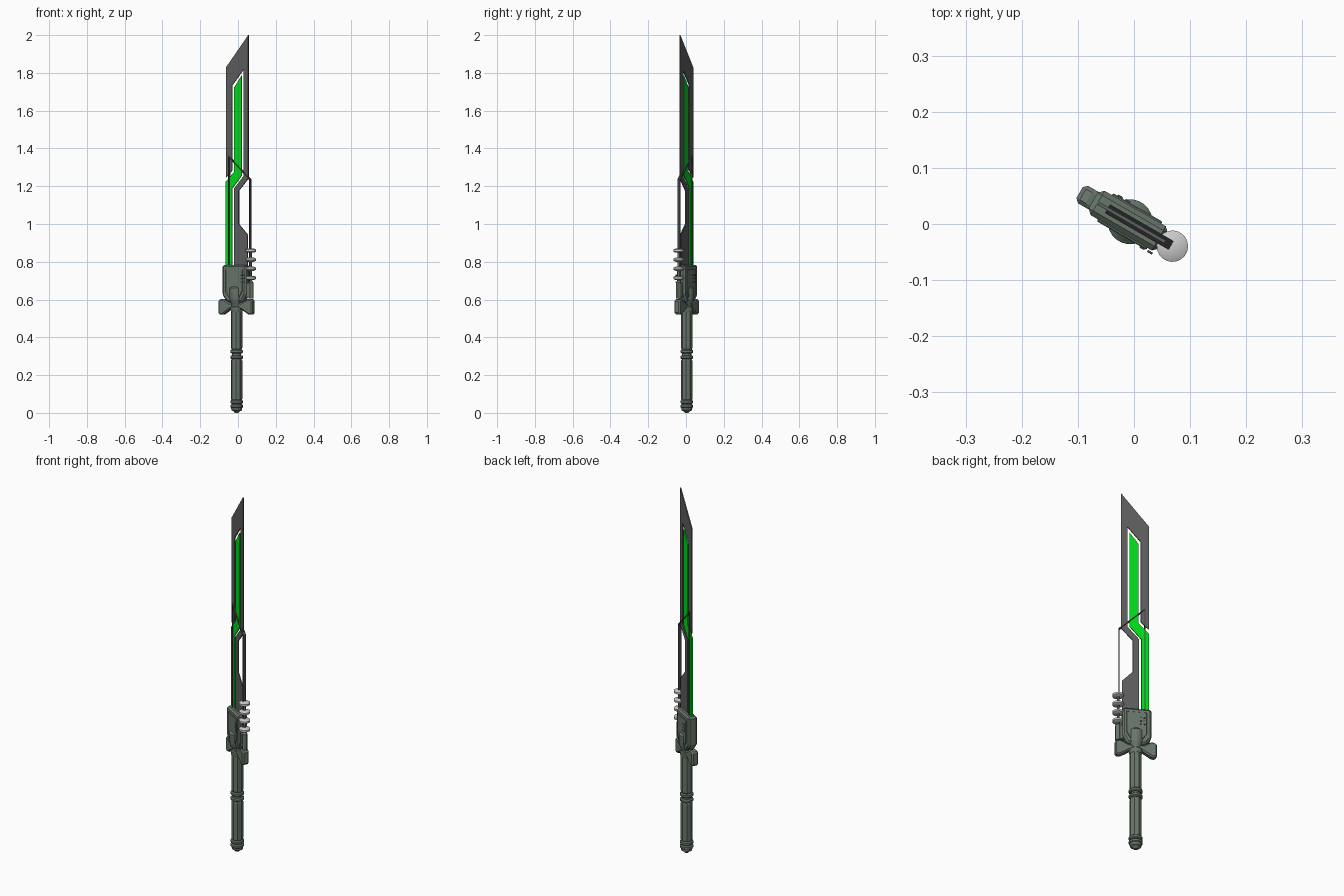
import bpy, bmesh, math
from mathutils import Matrix

if "Cube" in bpy.data.objects:
    bpy.data.objects.remove(bpy.data.objects["Cube"])

# The sword lies in a vertical plane turned 30 degrees; parts are built in (u, v, z) then turned
TURN = Matrix.Rotation(math.radians(-30), 4, 'Z')
HILT = -0.008  # u of the handle axis


def material(name, rgb):
    m = bpy.data.materials.new(name)
    m.diffuse_color = (*rgb, 1)
    m.use_nodes = True
    m.node_tree.nodes["Principled BSDF"].inputs["Base Color"].default_value = m.diffuse_color
    return m


DARK = material("dark_steel", (0.11, 0.11, 0.11))
GREEN = material("glow_green", (0.0, 0.7, 0.01))
HULL = material("hilt_green_grey", (0.14, 0.18, 0.145))
BLACK = material("cable_black", (0.06, 0.06, 0.06))


def finish(name, bm, mat=None, smooth=False, bevel=0):
    bmesh.ops.recalc_face_normals(bm, faces=bm.faces)
    bm.transform(TURN)
    me = bpy.data.meshes.new(name)
    bm.to_mesh(me)
    bm.free()
    ob = bpy.data.objects.new(name, me)
    bpy.context.collection.objects.link(ob)
    if mat:
        me.materials.append(mat)
    if bevel:
        b = ob.modifiers.new("bevel", 'BEVEL')
        b.width, b.segments, b.limit_method = bevel, 1, 'ANGLE'
    if smooth:
        bpy.ops.object.select_all(action='DESELECT')
        ob.select_set(True)
        bpy.context.view_layer.objects.active = ob
        bpy.ops.object.shade_smooth_by_angle(angle=math.radians(30))
    return ob


def plate(name, pts, half, mat, bevel=0, v=0):
    """Outline of (u, z) points given thickness across v."""
    bm = bmesh.new()
    f = bm.faces.new([bm.verts.new((u, v - half, z)) for u, z in pts])
    new = bmesh.ops.extrude_face_region(bm, geom=[f])["geom"]
    bmesh.ops.translate(bm, vec=(0, 2 * half, 0),
                        verts=[g for g in new if isinstance(g, bmesh.types.BMVert)])
    return finish(name, bm, mat, bevel=bevel)


def lathe(name, u, profile, sides, mat, smooth=True):
    """Closed (radius, z) profile turned around a vertical axis at u."""
    bm = bmesh.new()
    rings = []
    for r, z in profile:
        rings.append([bm.verts.new((u + r * math.cos(a), r * math.sin(a), z))
                      for a in (2 * math.pi * (i + 0.5) / sides for i in range(sides))])
    for a, b in zip(rings, rings[1:]):
        for i in range(sides):
            j = (i + 1) % sides
            bm.faces.new((a[i], a[j], b[j], b[i]))
    bm.faces.new(rings[0])
    bm.faces.new(rings[-1])
    return finish(name, bm, mat, smooth)


def rect(u0, u1, z0, z1):
    return [(u0, z0), (u1, z0), (u1, z1), (u0, z1)]


# Blade: dark outer piece and green inlay separated by an open gap
plate("blade_frame", [(-.073, 1.828), (.064, 2.0), (.064, 1.24), (.006, 1.176), (.006, 1.0),
                      (.06, .943), (.06, .76), (-.024, .76), (-.024, 1.187), (.034, 1.252),
                      (.034, 1.817), (-.034, 1.735), (-.034, 1.285), (-.073, 1.246)],
      .003, DARK)
plate("blade_inlay", [(-.023, 1.722), (.023, 1.785), (.023, 1.256), (-.036, 1.187),
                      (-.036, .76), (-.075, .76), (-.075, 1.222), (-.023, 1.275)],
      .003, GREEN)

# Flat cable running up from the coil, across the blade and back down
T = .0015
plate("cable_strip", [(.075 - T, .62), (.075 + T, .62), (.075 + T, 1.237), (-.053 - T, 1.36),
                      (-.053 - T, .76), (-.053 + T, .76), (-.053 + T, 1.353), (.075 - T, 1.232)],
      .009, BLACK)

# Coil: stacked discs on a post
for i, z in enumerate((.715, .763, .811, .859)):
    lathe(f"coil_disc_{i + 1}", .079,
          [(.016, z - .011), (.028, z - .005), (.028, z + .005), (.016, z + .011)], 20, None)
lathe("coil_post", .079, [(.014, .605), (.014, .69), (.006, .70), (.006, .86)], 12, HULL)

# Guard body with chamfered lower corners, a raised face panel and a lip
plate("guard_body", [(-.084, .783), (.06, .783), (.06, .63), (.036, .585), (-.052, .585),
                     (-.084, .622)], .025, HULL, .009)
for n, s in (("front", -1), ("back", 1)):
    plate(f"guard_panel_{n}", [(-.06, .76), (.042, .76), (.042, .645), (.022, .61),
                               (-.038, .61), (-.06, .64)], .003, HULL, .002, v=s * .026)
    for c in range(2):
        for r in range(3):
            u, z = s * -.04 - .006 + c * .016, .69 + r * .018
            plate(f"guard_vent_{n}_{c}{r}", rect(u - .005, u + .005, z, z + .006),
                  .002, BLACK, v=s * .0295)
plate("coil_bracket", rect(.05, .082, .61, .69), .012, HULL, .004)

# Flared wings either side of the handle
for n, s in (("left", -1), ("right", 1)):
    pts = [(.0, .588), (.035, .582), (.078, .606), (.104, .598), (.104, .524),
           (.082, .518), (.035, .548), (.0, .552)]
    plate(f"guard_wing_{n}", [(HILT + s * u, z) for u, z in pts], .018, HULL, .007)

# Round collar under the guard
lathe("guard_collar", HILT, [(.03, .535), (.033, .545), (.033, .56), (.027, .565), (.027, .575),
                             (.033, .585), (.04, .61), (.04, .66), (.024, .675)], 24, HULL)

# Handle: faceted grips between turned rings
for n, z0, z1 in (("upper", .335, .545), ("lower", .065, .285)):
    lathe(f"grip_{n}", HILT, [(.026, z0), (.03, z0 + .008), (.03, z1 - .008), (.026, z1)],
          8, HULL, False)
lathe("handle_core", HILT, [(.024, .02), (.024, .56)], 16, HULL)
for i, z in enumerate((.036, .058, .295, .325)):
    lathe(f"handle_ring_{i + 1}", HILT, [(.028, z - .01), (.034, z - .005),
                                         (.034, z + .005), (.028, z + .01)], 24, HULL)
lathe("pommel", HILT, [(.010, 0), (.016, .008), (.028, .014), (.03, .03)], 16, HULL)
